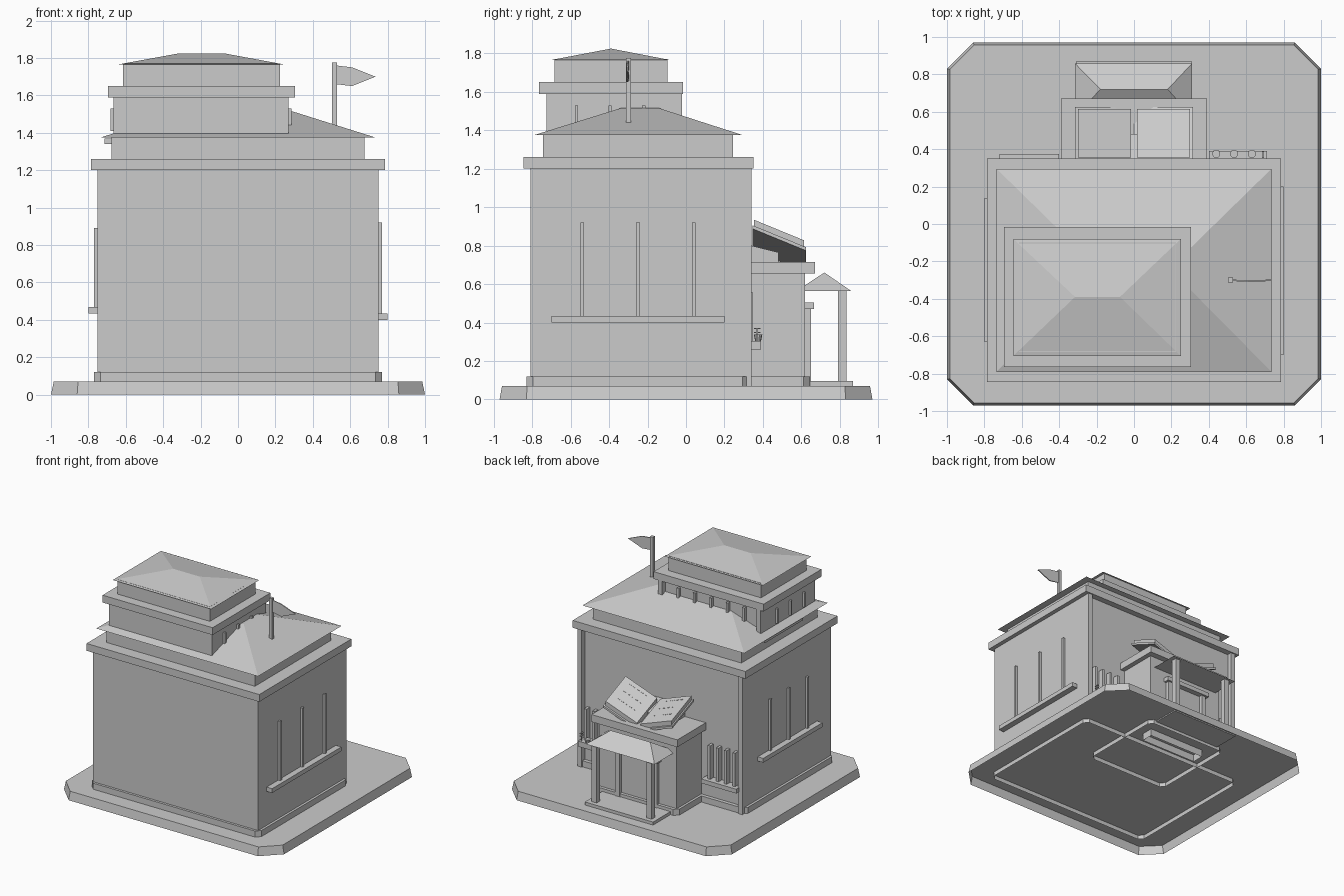
import bpy, math
from mathutils import Vector

old = bpy.data.objects.get("Cube")
if old:
    bpy.data.objects.remove(old, do_unlink=True)

stone = bpy.data.materials.new("plain_grey")
stone.use_nodes = True
GREY = (0.6, 0.6, 0.6, 1)
stone.diffuse_color = GREY
stone.node_tree.nodes["Principled BSDF"].inputs["Base Color"].default_value = GREY


def make(name, verts, faces):
    mesh = bpy.data.meshes.new(name)
    mesh.from_pydata([tuple(v) for v in verts], [], faces)
    mesh.materials.append(stone)
    obj = bpy.data.objects.new(name, mesh)
    bpy.context.collection.objects.link(obj)
    return obj


def loft(name, low, high, bottom=True):
    """Join two matching loops into a solid, optionally open below."""
    n = len(low)
    faces = [(i, (i + 1) % n, n + (i + 1) % n, n + i) for i in range(n)]
    faces.append(tuple(range(n, 2 * n)))
    if bottom:
        faces.append(tuple(reversed(range(n))))
    return make(name, list(low) + list(high), faces)


def rect(x, y, z, cut=0.0):
    (a, b), (c, d) = x, y
    if not cut:
        return [(a, c, z), (b, c, z), (b, d, z), (a, d, z)]
    return [(a + cut, c, z), (b - cut, c, z), (b, c + cut, z), (b, d - cut, z),
            (b - cut, d, z), (a + cut, d, z), (a, d - cut, z), (a, c + cut, z)]


def box(name, x, y, z, cut=0.0, bottom=True):
    return loft(name, rect(x, y, z[0], cut), rect(x, y, z[1], cut), bottom)


def span(centre, width):
    return (centre - width / 2, centre + width / 2)


def hip_roof(name, x, y, z, top_x, ridge_y):
    """Hipped roof ending in a ridge line."""
    verts = rect(x, y, z[0]) + [(top_x[0], ridge_y, z[1]), (top_x[1], ridge_y, z[1])]
    make(name, verts, [(0, 1, 5, 4), (1, 2, 5), (2, 3, 4, 5), (3, 0, 4), (3, 2, 1, 0)])


# Ground slab and chamfered plinths, all hollow below
loft("ground_slab", rect((-1, 1), (-.97, .97), 0, .14),
     rect((-.985, .985), (-.957, .957), .07, .13), False)
box("main_plinth", (-.77, .77), (-.83, .33), (.035, .12), .035, False)
box("annex_plinth", (-.37, .37), (-.09, .645), (.035, .12), .035, False)
box("entry_step", (-.26, .26), (.42, .52), (.01, .08), 0, False)

# Main hall with recessed back wall and corner pillars
box("main_hall", (-.75, .75), (-.81, .30), (.07, 1.2))
for s in (-1, 1):
    box("back_corner_pillar", span(s * .73, .04), (.29, .34), (.07, 1.2))
box("main_cornice", (-.785, .785), (-.845, .35), (1.2, 1.26))
box("attic", (-.675, .675), (-.745, .245), (1.26, 1.38))
loft("main_roof", rect((-.735, .735), (-.79, .295), 1.375),
     rect((-.29, .29), (-.34, -.14), 1.515))
box("attic_sill", (-.715, -.67), (-.5, .0), (1.34, 1.37))

# Side window bars and sills
for s, gap, z, sill_y in ((1, .29, (.435, .92), (-.70, .20)), (-1, .24, (.47, .89), (-.63, .14))):
    for i in (-1, 0, 1):
        box("side_window_bar", span(s * .757, .024), span(-.25 + i * gap, .02), z)
    box("side_sill", span(s * .77, .06), sill_y, (z[0] - .035, z[0]))

# Tower with pillared back and sides
box("tower", (-.665, .27), (-.725, -.06), (1.38, 1.59))
for x in (-.645, .25):
    box("tower_corner_post", span(x, .04), (-.07, -.02), (1.38, 1.59))
for i in range(1, 6):
    box("tower_back_pillar", span(-.645 + i * .149, .02), (-.07, -.035), (1.4, 1.56))
for x in (-.67, .275):
    for y in (-.57, -.395, -.22):
        box("tower_side_pillar", span(x, .024), span(y, .017), (1.41, 1.53))
box("tower_cornice", (-.695, .305), (-.765, -.015), (1.59, 1.65))
box("tower_upper_storey", (-.615, .225), (-.685, -.095), (1.65, 1.77))
hip_roof("tower_roof", (-.645, .25), (-.705, -.08), (1.765, 1.825), (-.315, -.075), -.39)

# Flagpole and pennant
box("flagpole", span(.515, .026), span(-.3, .026), (1.42, 1.775))
outline = [(.525, 1.66), (.61, 1.65), (.735, 1.7), (.61, 1.75), (.525, 1.76)]
loft("flag", [(x, -.304 + .012 * math.sin(30 * x), z) for x, z in outline],
     [(x, -.296 + .012 * math.sin(30 * x), z) for x, z in outline])

# Annex with doorway
box("annex", (-.35, .35), (.28, .62), (.07, .66))
box("annex_cornice", (-.39, .39), (.28, .67), (.655, .715))
box("door_lintel", (-.21, .21), (.61, .665), (.47, .505))
for s in (-1, 1):
    box("door_jamb", span(s * .17, .04), (.61, .65), (.07, .47))

# Porch
box("porch_floor", (-.31, .31), (.62, .87), (.06, .095))
for s in (-1, 1):
    box("porch_post", span(s * .25, .045), span(.813, .045), (.09, .57))
hip_roof("porch_roof", (-.315, .31), (.575, .858), (.565, .66), (-.18, .18), .72)

# Back windows either side of the annex
for s in (-1, 1):
    for i in range(4):
        box("back_window_bar", span(s * (.45 + i * .075), .022), (.29, .345), (.28, .56))
box("back_sill", (-.72, -.4), (.29, .375), (.25, .285))

# Plant shelf
box("plant_shelf", (.4, .71), (.29, .39), (.26, .305))
for x in (.44, .535, .63):
    bpy.ops.mesh.primitive_cone_add(vertices=10, radius1=.015, radius2=.022, depth=.035,
                                    location=(x, .375, .32))
    pot = bpy.context.object
    pot.name = "flower_pot"
    pot.data.materials.append(stone)
box("plant_stem", span(.69, .008), span(.37, .006), (.3, .37))
for z in (.345, .365):
    box("plant_leaf", span(.69, .012), span(.37, .035), (z, z + .006))

# Sloping book rest
side = [(.3, .7), (.48, .7), (.48, .765), (.3, .81)]
loft("book_rest", [(.2, y, z) for y, z in side], [(-.2, y, z) for y, z in side])

# Open book, its halves rising outward from the spine and sloping to the back
SLOPE = -.41


def book_point(s, u, y, lift):
    return Vector((s * u, y, .775 + .36 * u + SLOPE * (y - .345) + lift))


def book_slab(name, s, u, y, lift):
    ring = [(u[0], y[0]), (u[1], y[0]), (u[1], y[1]), (u[0], y[1])]
    if s < 0:
        ring.reverse()
    loft(name, [book_point(s, a, b, lift[0]) for a, b in ring],
         [book_point(s, a, b, lift[1]) for a, b in ring])


for s in (-1, 1):
    book_slab("book_cover", s, (0, .315), (.345, .625), (0, .018))
    book_slab("book_pages", s, (.015, .3), (.355, .615), (.018, .055))
    for y in (.385, .46, .535):
        for i in range(5):
            u = .08 + i * .036
            book_slab("page_dash", s, (u, u + .018), (y, y + .006), (.054, .057))
